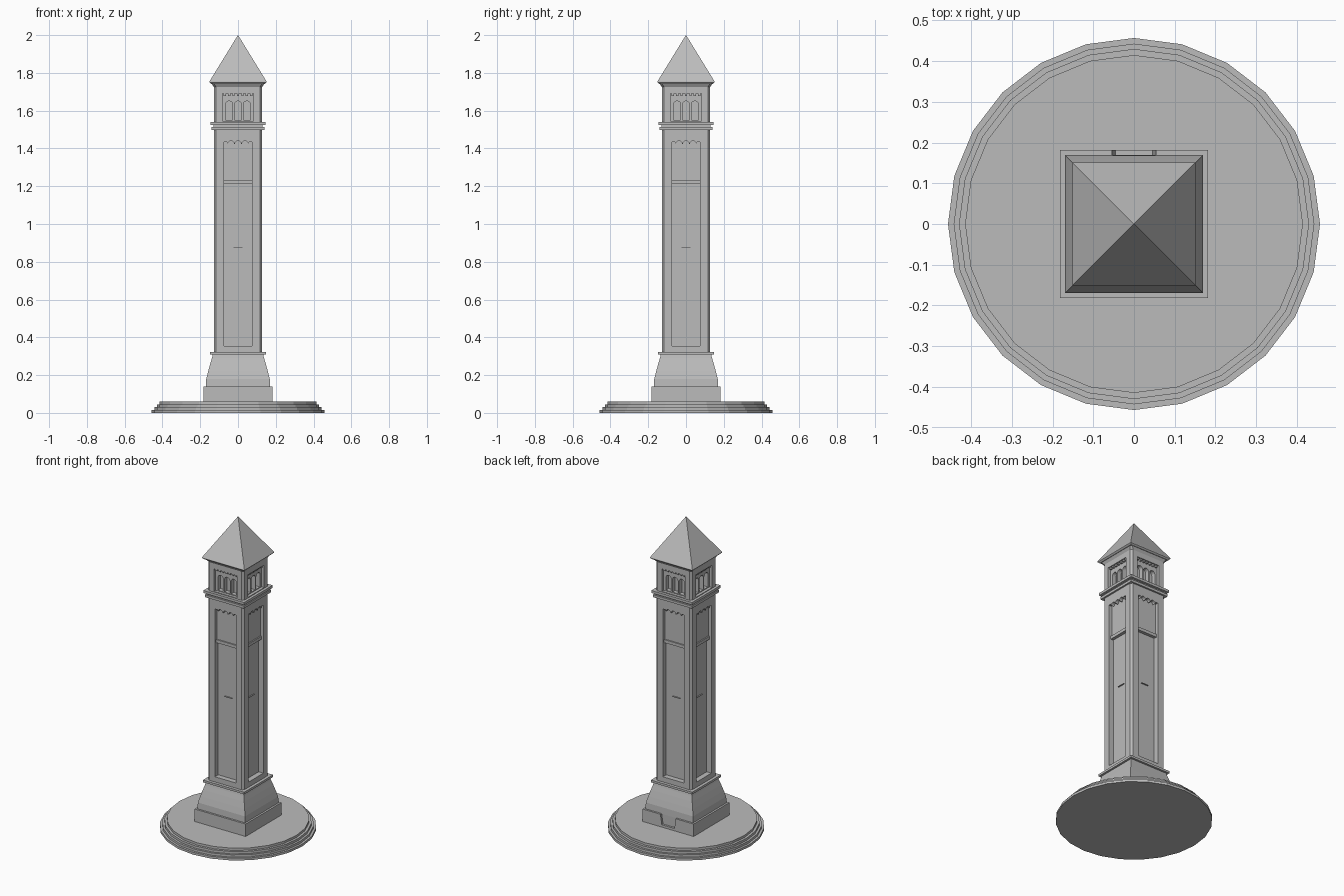
import bpy, bmesh, math
from mathutils import Matrix

if "Cube" in bpy.data.objects:
    bpy.data.objects.remove(bpy.data.objects["Cube"])

stone = bpy.data.materials.new("grey_stone")
stone.use_nodes = True
GREY = (0.5, 0.5, 0.5, 1)
stone.diffuse_color = GREY
stone.node_tree.nodes["Principled BSDF"].inputs["Base Color"].default_value = GREY


def finish(name, bm):
    bmesh.ops.recalc_face_normals(bm, faces=bm.faces)
    mesh = bpy.data.meshes.new(name)
    bm.to_mesh(mesh)
    bm.free()
    mesh.materials.append(stone)
    ob = bpy.data.objects.new(name, mesh)
    bpy.context.collection.objects.link(ob)
    return ob


def circle(r, n=24):
    return [(r * math.cos(math.tau * i / n), r * math.sin(math.tau * i / n)) for i in range(n)]


def square(h):
    return [(-h, -h), (h, -h), (h, h), (-h, h)]


def chamfered(h, c=0.012):
    k = h - c
    return [(-k, -h), (k, -h), (h, -k), (h, k), (k, h), (-k, h), (-h, k), (-h, -k)]


def loft(name, section, profile):
    """Stack a cross-section along a (half width, height) profile."""
    bm = bmesh.new()
    rings = [[bm.verts.new((x, y, z)) for x, y in section(r)] for r, z in profile]
    for a, b in zip(rings, rings[1:]):
        for i in range(len(a)):
            j = (i + 1) % len(a)
            bm.faces.new((a[i], a[j], b[j], b[i]))
    bm.faces.new(rings[0])
    bm.faces.new(rings[-1])
    bmesh.ops.remove_doubles(bm, verts=bm.verts, dist=1e-5)
    return finish(name, bm)


def prism(name, outline, y0, y1, turn=0):
    """Extrude an (x, z) outline from y0 to y1, turned by quarter turns about z."""
    bm = bmesh.new()
    face = bm.faces.new([bm.verts.new((x, y0, z)) for x, z in outline])
    ext = bmesh.ops.extrude_face_region(bm, geom=[face])["geom"]
    verts = [v for v in ext if isinstance(v, bmesh.types.BMVert)]
    bmesh.ops.translate(bm, verts=verts, vec=(0, y1 - y0, 0))
    bmesh.ops.rotate(bm, verts=bm.verts, matrix=Matrix.Rotation(turn * math.pi / 2, 3, "Z"))
    return finish(name, bm)


def rect(x0, x1, z0, z1):
    return [(x0, z0), (x1, z0), (x1, z1), (x0, z1)]


def arc(cx, cz, rx, rz, n=6):
    return [(cx + rx * math.cos(math.pi * i / n), cz + rz * math.sin(math.pi * i / n))
            for i in range(n + 1)]


def cut(target, cutter):
    mod = target.modifiers.new("cut", "BOOLEAN")
    mod.operation = "DIFFERENCE"
    mod.solver = "EXACT"
    mod.object = cutter
    bpy.context.view_layer.objects.active = target
    bpy.ops.object.modifier_apply(modifier=mod.name)
    bpy.data.objects.remove(cutter)


# stepped round base
steps = []
for i, r in enumerate((0.457, 0.443, 0.43, 0.415)):
    steps += [(r, 0.015 * i), (r, 0.015 * (i + 1))]
loft("stepped_base", circle, steps)

# plinth with a notch in the back
plinth = loft("plinth", square, [(0.182, 0.058), (0.182, 0.14)])
cut(plinth, prism("notch", [(-0.045, 0.075), (0.045, 0.075), (0.056, 0.15), (-0.056, 0.15)], 0.169, 0.21))

# flared foot and its band
loft("flared_foot", square, [(0.17, 0.138), (0.168, 0.18), (0.158, 0.22),
                             (0.147, 0.26), (0.138, 0.29), (0.132, 0.315)])
loft("foot_band", square, [(0.147, 0.308), (0.147, 0.322)])

# shaft and belfry bodies
W = 0.128
shaft = loft("shaft", chamfered, [(W, 0.315), (W, 1.505)])
belfry = loft("belfry", chamfered, [(W, 1.535), (W, 1.725), (0.145, 1.752)])

# bands between shaft and belfry
loft("lower_band", square, [(0.139, 1.498), (0.139, 1.514)])
loft("band_neck", square, [(0.13, 1.51), (0.13, 1.53)])
loft("upper_band", square, [(0.145, 1.525), (0.145, 1.541)])

# outline of the tall panel, with three small arches along its top
P = 0.075
panel = [(-P, 0.355), (P, 0.355), (P, 1.435), (0.058, 1.435)]
for cx in (0.037, 0, -0.037):
    panel += arc(cx, 1.424, 0.0165, 0.016)
panel += [(-0.058, 1.435), (-P, 1.435)]

for t in range(4):
    # tall recessed panel, raised upper field and sill
    cut(shaft, prism("panel_cutter", panel, -0.2, -W + 0.034, t))
    prism("upper_field", rect(-P - 0.001, P + 0.001, 1.23, 1.46), -W + 0.022, -W + 0.05, t)
    prism("sill", rect(-P - 0.001, P + 0.001, 1.212, 1.232), -W + 0.014, -W + 0.05, t)
    prism("small_ledge", rect(-0.025, 0.025, 0.873, 0.876), -W + 0.026, -W + 0.04, t)

    # belfry panel with three arched openings and a row of dentils
    cut(belfry, prism("belfry_panel_cutter", rect(-0.082, 0.082, 1.546, 1.69), -0.2, -W + 0.018, t))
    for cx in (-0.047, 0, 0.047):
        arch = [(cx - 0.019, 1.551), (cx + 0.019, 1.551)] + arc(cx, 1.632, 0.019, 0.019, 8)
        cut(belfry, prism("arch_cutter", arch, -0.2, -W + 0.045, t))
    for i in range(7):
        x = (i - 3) * 0.0235
        prism("dentil", rect(x - 0.006, x + 0.006, 1.678, 1.692), -W + 0.006, -W + 0.025, t)

# pyramid roof with thin eave
loft("roof", square, [(0.142, 1.742), (0.151, 1.75), (0.151, 1.755), (0.0005, 2.0)])
